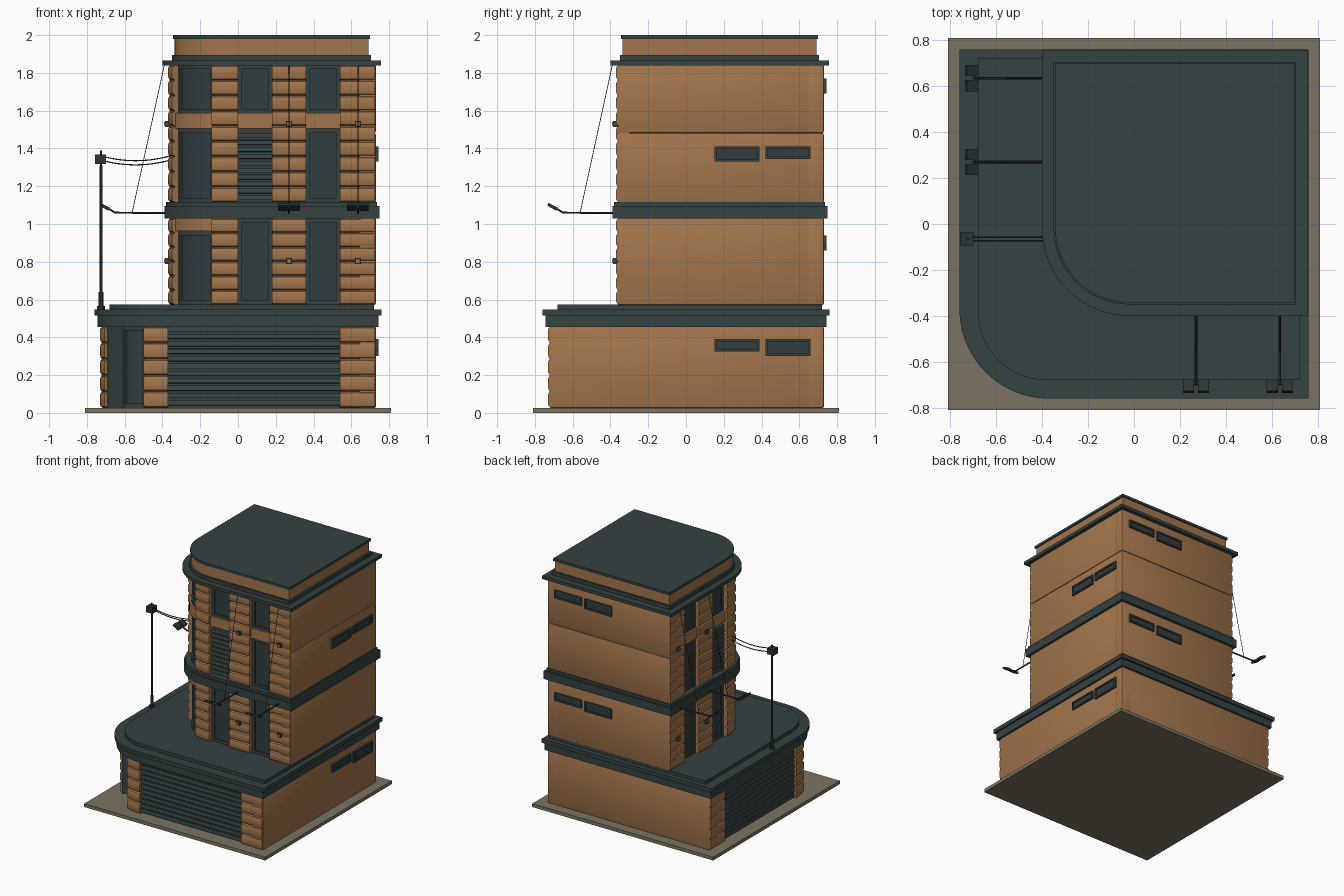
import bpy, bmesh, math

if "Cube" in bpy.data.objects:
    bpy.data.objects.remove(bpy.data.objects["Cube"])

def mat(name, col):
    m = bpy.data.materials.new(name)
    m.diffuse_color = (*col, 1)
    m.use_nodes = True
    m.node_tree.nodes["Principled BSDF"].inputs["Base Color"].default_value = m.diffuse_color
    return m

BRICK = mat("ochre_masonry", (0.37, 0.18, 0.072))
DARK = mat("dark_slate", (0.036, 0.054, 0.055))
GLASS = mat("dark_glass", (0.032, 0.048, 0.053))
METAL = mat("blackened_metal", (0.024, 0.034, 0.036))
PAVE = mat("paving", (0.20, 0.175, 0.122))

def finish(name, bm, m, bevel=0):
    bmesh.ops.recalc_face_normals(bm, faces=bm.faces)
    me = bpy.data.meshes.new(name)
    bm.to_mesh(me)
    bm.free()
    me.materials.append(m)
    ob = bpy.data.objects.new(name, me)
    bpy.context.collection.objects.link(ob)
    if bevel:
        b = ob.modifiers.new("bevel", 'BEVEL')
        b.width, b.segments = bevel, 2
    return ob

def loft(name, rings, m, bevel=0):
    """Closed solid through a list of equal-length rings."""
    bm = bmesh.new()
    vs = [[bm.verts.new(p) for p in r] for r in rings]
    n = len(vs[0])
    for a, b in zip(vs, vs[1:]):
        for i in range(n):
            j = (i + 1) % n
            bm.faces.new((a[i], a[j], b[j], b[i]))
    bm.faces.new(vs[0])
    bm.faces.new(vs[-1])
    return finish(name, bm, m, bevel)

def prism(name, yz, x0, x1, m, swap=False, bevel=0):
    """Side profile (y, z) pulled along x; swap mirrors over the diagonal."""
    rings = [[(y, x, z) if swap else (x, y, z) for y, z in yz] for x in (x0, x1)]
    return loft(name, rings, m, bevel)

def box(name, x0, x1, y0, y1, z0, z1, m, swap=False, bevel=0):
    return prism(name, [(y0, z0), (y1, z0), (y1, z1), (y0, z1)], x0, x1, m, swap, bevel)

def slab(name, lo, hi, c, z0, z1, m):
    """Square plan with its front-left corner rounded about (c, c)."""
    r = c - lo
    pl = [(hi, hi), (lo, hi)]
    pl += [(c - r * math.cos(i * math.pi / 48), c - r * math.sin(i * math.pi / 48)) for i in range(25)]
    pl += [(hi, lo)]
    return loft(name, [[(x, y, z) for x, y in pl] for z in (z0, z1)], m)

def sweep(name, wall, prof, t0, t1, m):
    """Profile (offset, z) along the facade: t<0 front, 0..1 corner arc, t>1 left."""
    c, r = wall
    def pt(t, o, z):
        if t < 0:
            return (c - t, c - r - o, z)
        if t > 1:
            return (c - r - o, c + t - 1, z)
        a = t * math.pi / 2
        return (c - (r + o) * math.sin(a), c - (r + o) * math.cos(a), z)
    ts = [t0] + [i / 20 for i in range(21) if t0 + 1e-4 < i / 20 < t1 - 1e-4] + [t1]
    return loft(name, [[pt(t, o, z) for o, z in prof] for t in ts], m)

def both(name, wall, prof, t0, t1, m):
    sweep(name + "_front", wall, prof, t0, t1, m)
    sweep(name + "_left", wall, prof, 1 - t1, 1 - t0, m)

def rect(o0, o1, z0, z1):
    return [(o0, z0), (o1, z0), (o1, z1), (o0, z1)]

def rustic(z0, z1, n, back):
    """Stacked chamfered blocks."""
    h, p = (z1 - z0) / n, [(back, z0)]
    for i in range(n):
        a, b = z0 + i * h, z0 + (i + 1) * h
        p += [(-.016, a + .001), (-.004, a + .007), (0, a + .018),
              (0, b - .018), (-.004, b - .007), (-.016, b - .001)]
    return p + [(back, z1)]

def slats(z0, z1, n, o):
    h, p = (z1 - z0) / n, [(o - .06, z0)]
    for i in range(n):
        a = z0 + i * h
        p += [(o - .022, a), (o - .022, a + h * .3), (o, a + h * .35), (o - .006, a + h * .99)]
    return p + [(o - .06, z1)]

def window(name, wall, t0, t1, z0, z1, o, k=1.0):
    w = .022
    wt = w * k
    sweep(name + "_pane", wall, rect(o - .03, o - .012, z0, z1), t0, t1, GLASS)
    sweep(name + "_sill", wall, rect(o - .03, o, z0, z0 + w), t0, t1, DARK)
    sweep(name + "_head", wall, rect(o - .03, o, z1 - w, z1), t0, t1, DARK)
    for a in (t0, t1 - wt):
        sweep(name + "_stile", wall, rect(o - .03, o, z0 + w, z1 - w), a, a + wt, DARK)

def tube(name, pts, r, m, swap=False):
    cu = bpy.data.curves.new(name, 'CURVE')
    cu.dimensions = '3D'
    cu.bevel_depth, cu.bevel_resolution, cu.use_fill_caps = r, 1, True
    s = cu.splines.new('POLY')
    s.points.add(len(pts) - 1)
    for q, (x, y, z) in zip(s.points, pts):
        q.co = (y, x, z, 1) if swap else (x, y, z, 1)
    cu.materials.append(m)
    bpy.context.collection.objects.link(bpy.data.objects.new(name, cu))

GROUND, TOWER = (-.37, .36), (-.02, .35)

# Pavement, dark cores, cornices and roofs
box("pavement", -.81, .81, -.81, .81, 0, .027, PAVE)
slab("ground_core", -.62, .70, -.37, .02, .47, DARK)
slab("tower_core", -.31, .70, -.02, .55, 1.85, DARK)
for name, lo, hi, c, z0, z1, m in [
        ("ground_cornice", -.745, .745, -.37, .455, .52, DARK),
        ("ground_cornice_lip", -.76, .76, -.37, .515, .547, DARK),
        ("terrace_roof", -.68, .72, -.38, .54, .573, DARK),
        ("middle_cornice", -.39, .75, -.02, 1.03, 1.095, DARK),
        ("middle_cornice_top", -.38, .735, -.02, 1.09, 1.117, DARK),
        ("top_cornice", -.40, .758, -.02, 1.84, 1.866, DARK),
        ("top_cornice_step", -.35, .705, -.02, 1.86, 1.895, DARK),
        ("parapet", -.335, .69, -.02, 1.89, 1.982, BRICK),
        ("roof_cap", -.343, .70, -.02, 1.98, 2.0, DARK)]:
    slab(name, lo, hi, c, z0, z1, m)

# Plain back and right walls
for lo, z0, z1 in [(-.722, .025, .46), (-.362, .572, 1.035), (-.362, 1.112, 1.482), (-.362, 1.482, 1.845)]:
    for swap in (False, True):
        box("plain_wall", lo, .73, .64, .73, z0, z1, BRICK, swap, .009)

# Rusticated pilasters
for t0, t1 in [(-1.095, -.91), (0, .235)]:
    both("ground_pilaster", GROUND, rustic(.027, .457, 5, -.12), t0, t1, BRICK)
for t0, t1 in [(-.745, -.56), (-.38, -.20), (-.02, .225)]:
    both("lower_pilaster", TOWER, rustic(.573, 1.03, 6, -.07), t0, t1, BRICK)
    both("upper_pilaster", TOWER, rustic(1.115, 1.842, 9, -.07), t0, t1, BRICK)

# Garage shutters and recessed corner door
both("shutter", GROUND, slats(.027, .457, 11, -.015), -.91, 0, DARK)
both("door_jamb", GROUND, rect(-.12, -.015, .027, .457), .235, .255, DARK)
window("corner_door", GROUND, .255, .745, .027, .457, -.10, 2.4)

# Tower bays: windows, louvers and brick spandrels
for side in (0, 1):
    for i, (a, b) in enumerate([(-.20, -.02), (-.56, -.38)]):
        t0, t1 = (1 - b, 1 - a) if side else (a, b)
        window("lower_window", TOWER, t0, t1, .573, 1.03, -.035)
        window("upper_window", TOWER, t0, t1, 1.585, 1.842, -.035)
        if i == 0:
            sweep("louver", TOWER, slats(1.115, 1.48, 10, -.025), t0, t1, DARK)
        else:
            window("middle_window", TOWER, t0, t1, 1.115, 1.505, -.035)
        sweep("spandrel", TOWER, rect(-.06, -.02, 1.505, 1.587), t0, t1, BRICK)
for z0, z1 in [(.573, .962), (1.115, 1.505), (1.585, 1.842)]:
    window("corner_window", TOWER, .225, .775, z0, z1, -.035, 1.8)
for z0, z1 in [(.962, 1.032), (1.505, 1.587)]:
    sweep("corner_spandrel", TOWER, rect(-.06, -.02, z0, z1), .225, .775, BRICK)

# Vent windows on the plain walls
for swap, zs in [(True, (.32, 1.33)), (False, (.86, 1.69))]:
    for z in zs:
        for a, b, h0, h1 in [(.15, .39, 0, .08) if z > .5 else (.15, .39, .005, .07),
                             (.42, .66, .015, .08) if z > .5 else (.42, .66, -.018, .07)]:
            box("vent_pane", a + .01, b - .01, .72, .737, z + h0, z + h1, GLASS, swap)
            for p, q in [(a, a + .013), (b - .013, b)]:
                box("vent_side", p, q, .72, .745, z + h0, z + h1, DARK, swap)
            for p in (z + h0, z + h1 - .013):
                box("vent_rail", a, b, .72, .745, p, p + .013, DARK, swap)

# Floodlights with stay cables, and small wall brackets
for swap in (False, True):
    for x in (.27, .635):
        tube("lamp_arm", [(x, -.38, 1.058), (x, -.65, 1.06), (x, -.70, 1.09)], .006, METAL, swap)
        tube("lamp_crossbar", [(x - .055, -.695, 1.087), (x + .055, -.695, 1.087)], .005, METAL, swap)
        for s in (-.057, .009):
            prism("lamp_head", [(-.735, 1.098), (-.728, 1.112), (-.678, 1.086), (-.686, 1.07)],
                  x + s, x + s + .048, METAL, swap)
        tube("stay_cable", [(x, -.39, 1.842), (x, -.56, 1.062)], .0022, METAL, swap)
        for z in (.803, 1.53):
            box("wall_bracket", x - .016, x + .016, -.386, -.36, z - .016, z + .016, DARK, swap)
            box("bracket_face", x - .009, x + .009, -.392, -.38, z - .009, z + .009, BRICK, swap)

# Utility pole with sagging wires to the tower
px, py = -.725, -.065
for name, r, z0, z1 in [("pole_foot", .021, .54, .565), ("pole_base", .013, .56, .64),
                        ("pole_shaft", .008, .63, 1.31), ("pole_tip", .006, 1.3, 1.39)]:
    tube(name, [(px, py, z0), (px, py, z1)], r, METAL)
box("pole_box", -.757, -.70, py - .028, py + .028, 1.318, 1.368, METAL)
for y, z in [(py - .008, 1.36), (py + .008, 1.338)]:
    tube("wire", [(px + .365 * i / 12, y, z - .1 * (i / 12) * (1 - i / 12)) for i in range(13)], .0035, METAL)

# Turn curves into meshes and smooth the curved walls
bpy.ops.object.select_all(action='SELECT')
bpy.context.view_layer.objects.active = bpy.context.selected_objects[0]
bpy.ops.object.convert(target='MESH')
bpy.ops.object.shade_smooth_by_angle(angle=math.radians(25))
